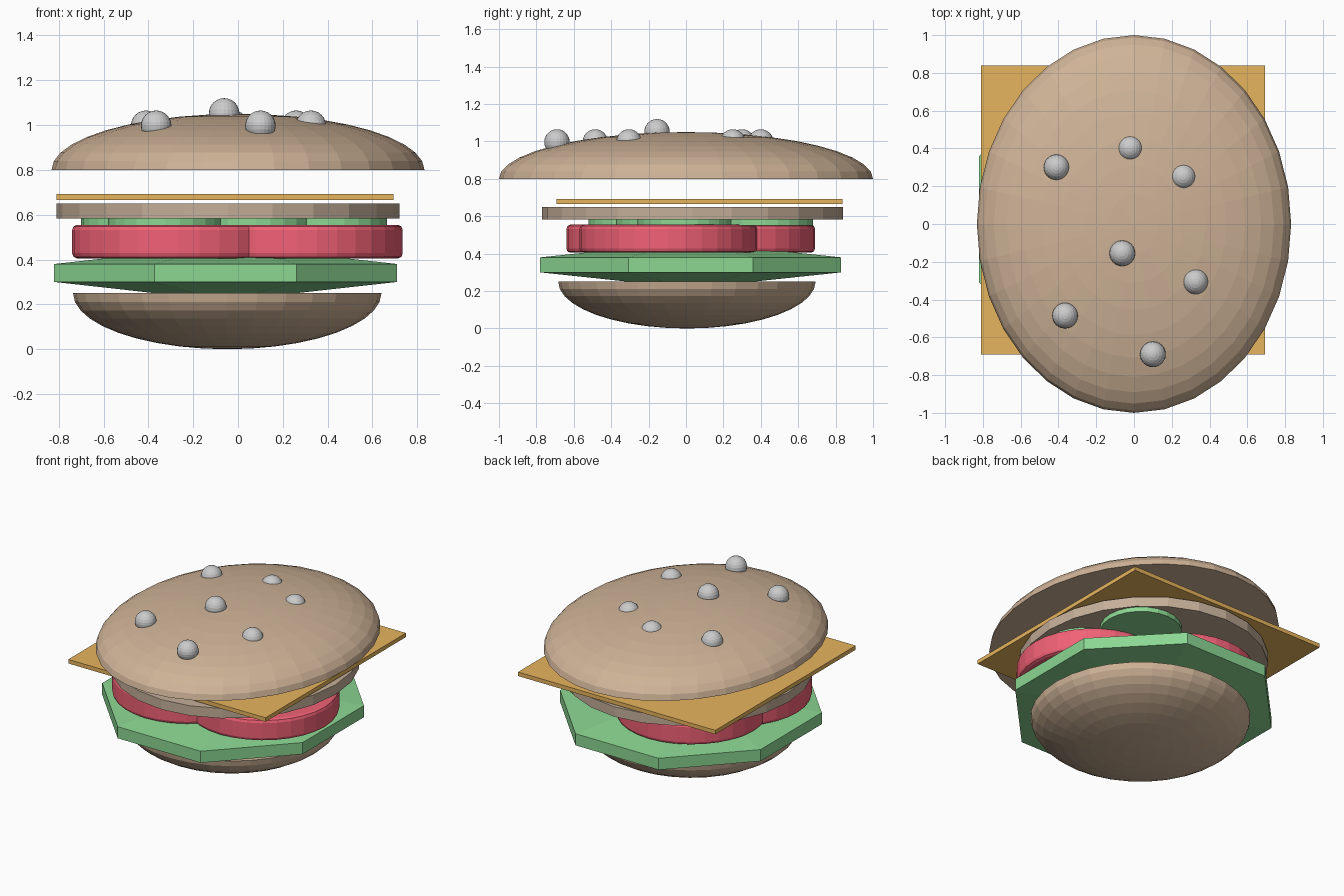
import bpy, bmesh
from math import sin, cos, pi

if "Cube" in bpy.data.objects:
    bpy.data.objects.remove(bpy.data.objects["Cube"])


def material(name, rgb):
    m = bpy.data.materials.new(name)
    m.diffuse_color = (*rgb, 1)
    m.use_nodes = True
    m.node_tree.nodes["Principled BSDF"].inputs["Base Color"].default_value = m.diffuse_color
    return m


BREAD = material("bread", (0.62, 0.45, 0.31))
MEAT = material("meat", (0.56, 0.43, 0.32))
GREEN = material("green", (0.26, 0.68, 0.29))
RED = material("red", (0.88, 0.12, 0.18))
YELLOW = material("yellow", (0.80, 0.46, 0.11))


def finish(name, bm, mat=None):
    bmesh.ops.remove_doubles(bm, verts=bm.verts, dist=1e-5)
    bmesh.ops.recalc_face_normals(bm, faces=bm.faces)
    me = bpy.data.meshes.new(name)
    bm.to_mesh(me)
    bm.free()
    ob = bpy.data.objects.new(name, me)
    bpy.context.collection.objects.link(ob)
    if mat:
        me.materials.append(mat)
    return ob


def lathe(name, profile, sides, centre, rx, ry, mat, phase=0.0):
    """Closed solid from (radius factor, z) rings, stretched to an ellipse."""
    bm = bmesh.new()
    rings = []
    for r, z in profile:
        rings.append([bm.verts.new((centre[0] + rx * r * cos(phase + 2 * pi * i / sides),
                                    centre[1] + ry * r * sin(phase + 2 * pi * i / sides), z))
                      for i in range(sides)])
    for a, b in zip(rings, rings[1:]):
        for i in range(sides):
            j = (i + 1) % sides
            bm.faces.new((a[i], a[j], b[j], b[i]))
    for ring, (r, z) in ((rings[0], profile[0]), (rings[-1], profile[-1])):
        if r > 0.01:
            bm.faces.new(ring)
    return finish(name, bm, mat)


def dome(base, height, steps=10):
    return [(max(0.0, cos(pi / 2 * k / steps)), base + height * sin(pi / 2 * k / steps))
            for k in range(steps + 1)]


# Buns: half ellipsoids
lathe("bottom_bun", dome(0.25, -0.25), 32, (-0.048, 0.005), 0.688, 0.688, BREAD)
lathe("top_bun", dome(0.80, 0.25), 32, (0, 0), 0.832, 1.0, BREAD)

# Lettuce: octagon thickening towards its middle
k = cos(pi / 8)
lathe("lettuce", [(0.414, 0.25), (1, 0.30), (1, 0.38), (0.414, 0.43)], 8,
      (-0.055, 0.025), 0.765 / k, 0.805 / k, GREEN, pi / 8)

# Tomato slices with rounded rims
rim = [(0.955, 0.405), (0.987, 0.412), (1, 0.428), (1, 0.532), (0.987, 0.548), (0.955, 0.555)]
for i, c in enumerate([(-0.265, -0.165), (0.26, -0.095), (-0.195, 0.215)]):
    lathe(f"tomato_slice_{i + 1}", rim, 32, c, 0.475, 0.475, RED)

# Pickle slices
for i, c in enumerate([(-0.325, -0.265), (0.41, -0.005), (-0.445, 0.08),
                       (0.30, 0.425), (0.08, -0.12)]):
    lathe(f"pickle_slice_{i + 1}", [(1, 0.55), (1, 0.582)], 24, c, 0.255, 0.255, GREEN)

# Patty
lathe("patty", [(1, 0.582), (1, 0.65)], 24, (-0.045, 0.035), 0.765, 0.805, MEAT)

# Cheese slice
bm = bmesh.new()
bmesh.ops.create_cube(bm, size=1)
bmesh.ops.scale(bm, vec=(1.505, 1.53, 0.028), verts=bm.verts)
bmesh.ops.translate(bm, vec=(-0.058, 0.073, 0.679), verts=bm.verts)
finish("cheese_slice", bm, YELLOW)

# Seeds
seeds = [(-0.41, 0.30, 0.997), (-0.02, 0.40, 0.997), (0.26, 0.25, 0.997),
         (-0.062, -0.155, 1.052), (0.325, -0.305, 0.997),
         (-0.365, -0.485, 0.997), (0.10, -0.69, 0.997)]
for i, p in enumerate(seeds):
    bm = bmesh.new()
    bmesh.ops.create_uvsphere(bm, u_segments=24, v_segments=12, radius=0.068)
    bmesh.ops.translate(bm, vec=p, verts=bm.verts)
    finish(f"seed_{i + 1}", bm)
